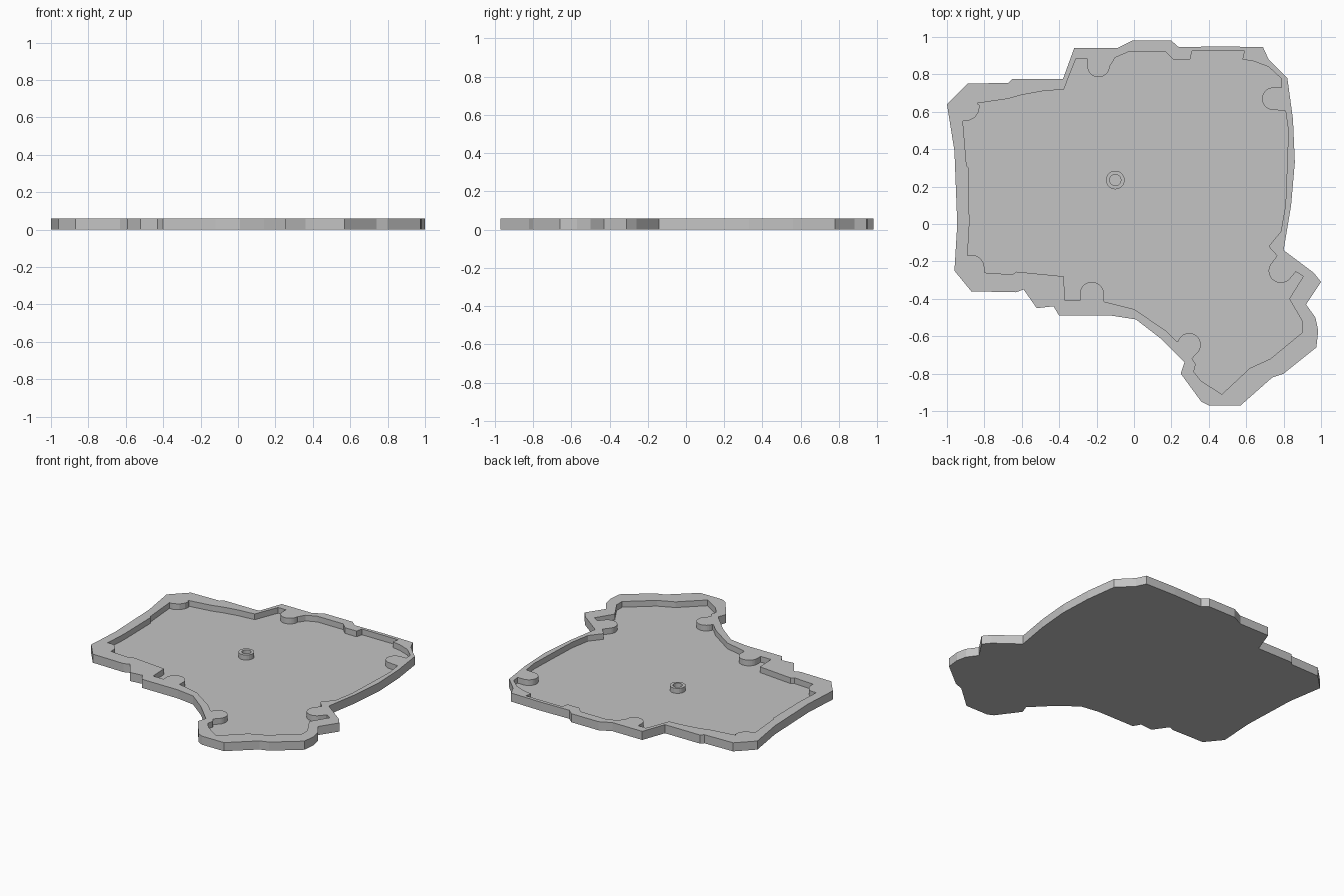
import bpy
import bmesh
from math import cos, sin, radians

HEIGHT = .06
FLOOR = .02

start_cube = bpy.data.objects.get("Cube")
if start_cube:
    bpy.data.objects.remove(start_cube, do_unlink=True)

grey = bpy.data.materials.new("matte_grey")
grey.use_nodes = True
colour = (.55, .55, .55, 1)
grey.diffuse_color = colour
grey.node_tree.nodes["Principled BSDF"].inputs["Base Color"].default_value = colour


def expand(profile, steps=18):
    """Turn a profile of points and arcs (x, y, radius, start, end) into points."""
    points = []
    for item in profile:
        if len(item) == 2:
            points.append(item)
            continue
        x, y, radius, start, end = item
        for i in range(steps + 1):
            angle = radians(start + (end - start) * i / steps)
            points.append((x + radius * cos(angle), y + radius * sin(angle)))
    return points


def walls(bm, profile, low, high):
    """Raise vertical walls along a closed profile; return both vertex loops."""
    points = expand(profile)
    bottom = [bm.verts.new((x, y, low)) for x, y in points]
    top = [bm.verts.new((x, y, high)) for x, y in points]
    for i in range(len(points)):
        bm.faces.new((bottom[i - 1], bottom[i], top[i], top[i - 1]))
    return bottom, top


def hollow_prism(name, outer, hole, bottom, floor, top):
    """Build a solid with a flat base and a pocket sunk from its top to the floor."""
    bm = bmesh.new()
    base, outer_rim = walls(bm, outer, bottom, top)
    pocket_floor, inner_rim = walls(bm, hole, floor, top)
    bm.faces.new(base)
    bm.faces.new(pocket_floor)
    rim_edges = [bm.edges.get((loop[i - 1], loop[i]))
                 for loop in (outer_rim, inner_rim) for i in range(len(loop))]
    bmesh.ops.triangle_fill(bm, edges=rim_edges, use_beauty=True, normal=(0, 0, 1))
    bmesh.ops.recalc_face_normals(bm, faces=bm.faces)
    mesh = bpy.data.meshes.new(name)
    bm.to_mesh(mesh)
    bm.free()
    mesh.materials.append(grey)
    bpy.context.collection.objects.link(bpy.data.objects.new(name, mesh))


# Outer edge of the tray, clockwise from the back left corner of the plan
outer_profile = [
    (-1, .64), (-.89, .75), (-.67, .755), (-.65, .775), (-.38, .775),
    (-.32, .94), (-.09, .94), (-.01, .98), (.2, .98), (.24, .945),
    (.46, .95), (.69, .945), (.72, .88), (.82, .78), (.85, .56),
    (.86, .33), (.84, .1), (.8, -.14), (.96, -.26), (1, -.31),
    (.92, -.43), (.97, -.5), (.985, -.57), (.975, -.66), (.8, -.8),
    (.74, -.82), (.57, -.97), (.4, -.97), (.36, -.95), (.25, -.8),
    (.27, -.74), (.14, -.61), (.01, -.51), (-.12, -.49), (-.4, -.49),
    (-.43, -.44), (-.52, -.45), (-.59, -.35), (-.63, -.365), (-.87, -.36),
    (-.96, -.25), (-.945, 0), (-.96, .39),
]

# Inner wall with rounded screw bosses bulging into the pocket
pocket_profile = [
    (-.915, .55), (-.89, .55), (-.85, .57), (-.83, .6), (-.825, .635),
    (-.84, .645), (-.67, .67), (-.6, .69), (-.49, .71), (-.375, .72),
    (-.31, .885), (-.25, .885),
    (-.19, .845, .06, 180, 360),
    (-.125, .85), (-.1, .89), (-.03, .92), (.17, .92), (.21, .88),
    (.3, .88), (.31, .925), (.59, .925), (.58, .88), (.64, .87),
    (.72, .84), (.785, .78), (.79, .73),
    (.745, .67, .06, 90, 270),
    (.81, .605), (.825, .5), (.82, .35), (.81, .1), (.785, -.04),
    (.72, -.12), (.765, -.17),
    (.785, -.25, .065, 150, 320),
    (.865, -.255), (.905, -.28), (.83, -.4), (.9, -.52), (.9, -.58),
    (.73, -.72), (.62, -.77), (.47, -.91), (.36, -.84), (.32, -.79),
    (.33, -.75), (.31, -.72),
    (.295, -.645, .062, -50, 165),
    (.225, -.625), (.17, -.57), (0, -.455), (-.16, -.415),
    (-.225, -.375, .065, 0, 180),
    (-.29, -.41), (-.37, -.41), (-.375, -.28), (-.63, -.255),
    (-.65, -.27), (-.8, -.26),
    (-.87, -.235, .07, 0, 90),
    (-.89, -.17), (-.88, 0), (-.885, .3), (-.895, .31),
]

# Tray with a raised rim around its pocket
hollow_prism("tray", outer_profile, pocket_profile, 0, FLOOR, HEIGHT)

# Hollow standoff in the middle of the floor
middle = (-.1, .235)
hollow_prism("centre_standoff", [(*middle, .05, 0, 345)], [(*middle, .03, 0, 345)],
             FLOOR - .005, FLOOR + .001, HEIGHT - .005)
